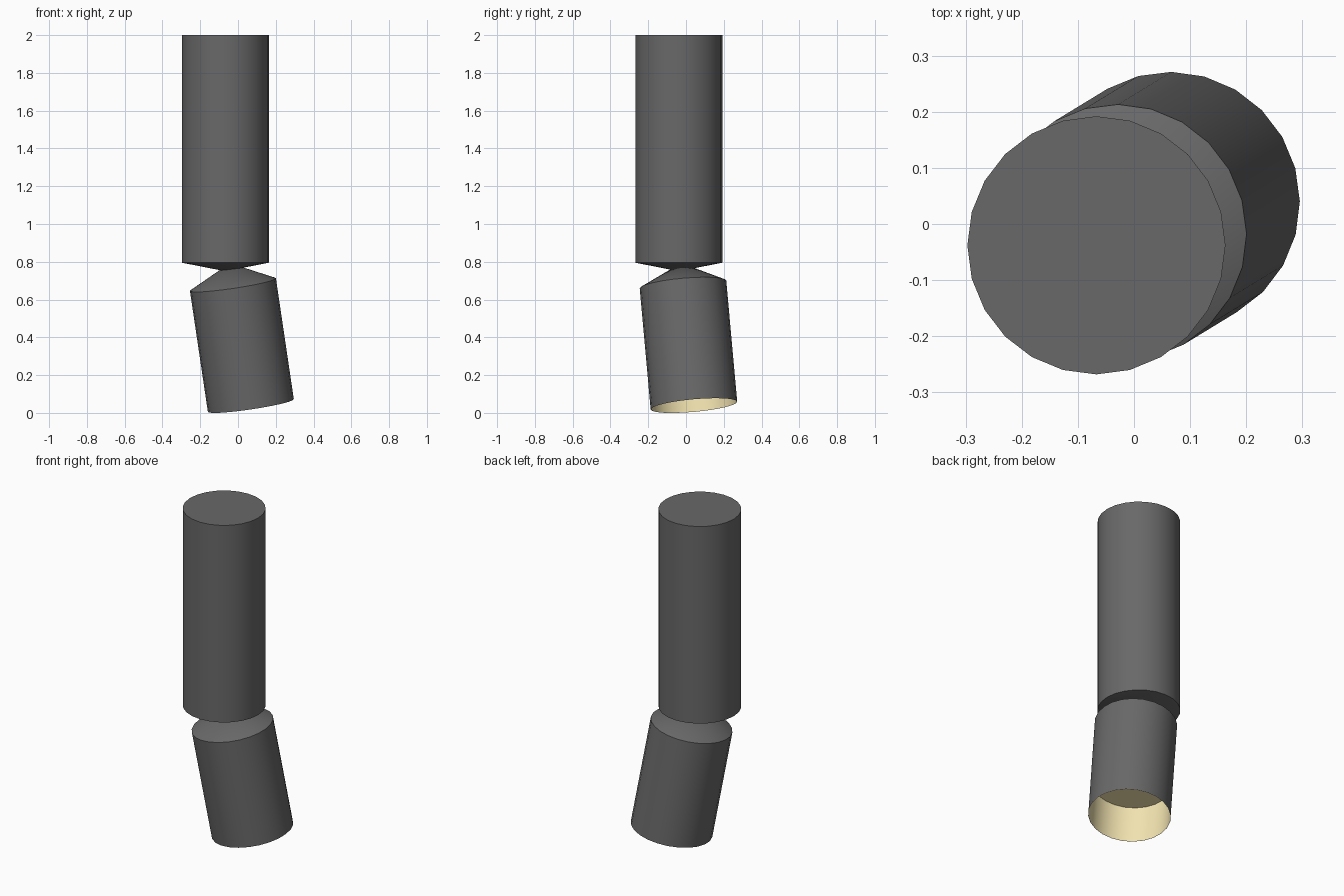
import bpy, bmesh
from math import cos, sin, tau
from mathutils import Vector

if "Cube" in bpy.data.objects:
    bpy.data.objects.remove(bpy.data.objects["Cube"])

SIDES = 24
RADIUS = 0.23


def material(name, rgb):
    mat = bpy.data.materials.new(name)
    mat.diffuse_color = (*rgb, 1)
    mat.use_nodes = True
    mat.node_tree.nodes["Principled BSDF"].inputs["Base Color"].default_value = mat.diffuse_color
    return mat


DARK = material("dark_grey", (0.14, 0.14, 0.14))
TAN = material("tan", (0.9, 0.78, 0.44))


def lathe(name, start, end, profile, mat, cap_start=False, flip=False):
    """Revolve (radius, distance) pairs around the axis from start to end; radius 0 is a tip."""
    start, axis = Vector(start), (Vector(end) - Vector(start)).normalized()
    up = Vector((0, 0, 1 if axis.z > 0 else -1))
    turn = up.rotation_difference(axis)
    spokes = [turn @ Vector((cos(tau * i / SIDES), sin(tau * i / SIDES), 0)) for i in range(SIDES)]
    bm = bmesh.new()
    rings = []
    for r, d in profile:
        centre = start + axis * d
        rings.append([bm.verts.new(centre + s * r) for s in spokes] if r else [bm.verts.new(centre)])
    flip = flip != (axis.z < 0)
    for a, b in zip(rings, rings[1:]):
        for i in range(SIDES):
            j = (i + 1) % SIDES
            face = [a[i], a[j]] + ([b[j], b[i]] if len(b) > 1 else [b[0]])
            bm.faces.new(face[::-1] if flip else face)
    if cap_start:
        bm.faces.new(rings[0] if flip else rings[0][::-1])
    mesh = bpy.data.meshes.new(name)
    bm.to_mesh(mesh)
    bm.free()
    mesh.materials.append(mat)
    obj = bpy.data.objects.new(name, mesh)
    bpy.context.collection.objects.link(obj)
    bpy.ops.object.select_all(action='DESELECT')
    obj.select_set(True)
    bpy.context.view_layer.objects.active = obj
    bpy.ops.object.shade_smooth_by_angle(angle=0.3)
    return obj


# Upright upper segment with a shallow cone underneath
lathe("upper_segment", (-0.067, -0.038, 2.0), (-0.067, -0.038, 0.795),
      [(RADIUS, 0), (RADIUS, 1.205), (0, 1.25)], DARK, cap_start=True)

# Tilted lower segment, open at the bottom, with a cone on top
low, high = (0.068, 0.042, 0.039), (-0.027, -0.016, 0.68)
lathe("lower_segment", low, high, [(RADIUS, 0), (RADIUS, 0.65), (0, 0.765)], DARK)

# Pale recess inside the open end: wall and floor
lathe("recess_lining", low, high, [(RADIUS - 0.002, 0), (RADIUS - 0.002, 0.24), (0, 0.24)],
      TAN, flip=True)
